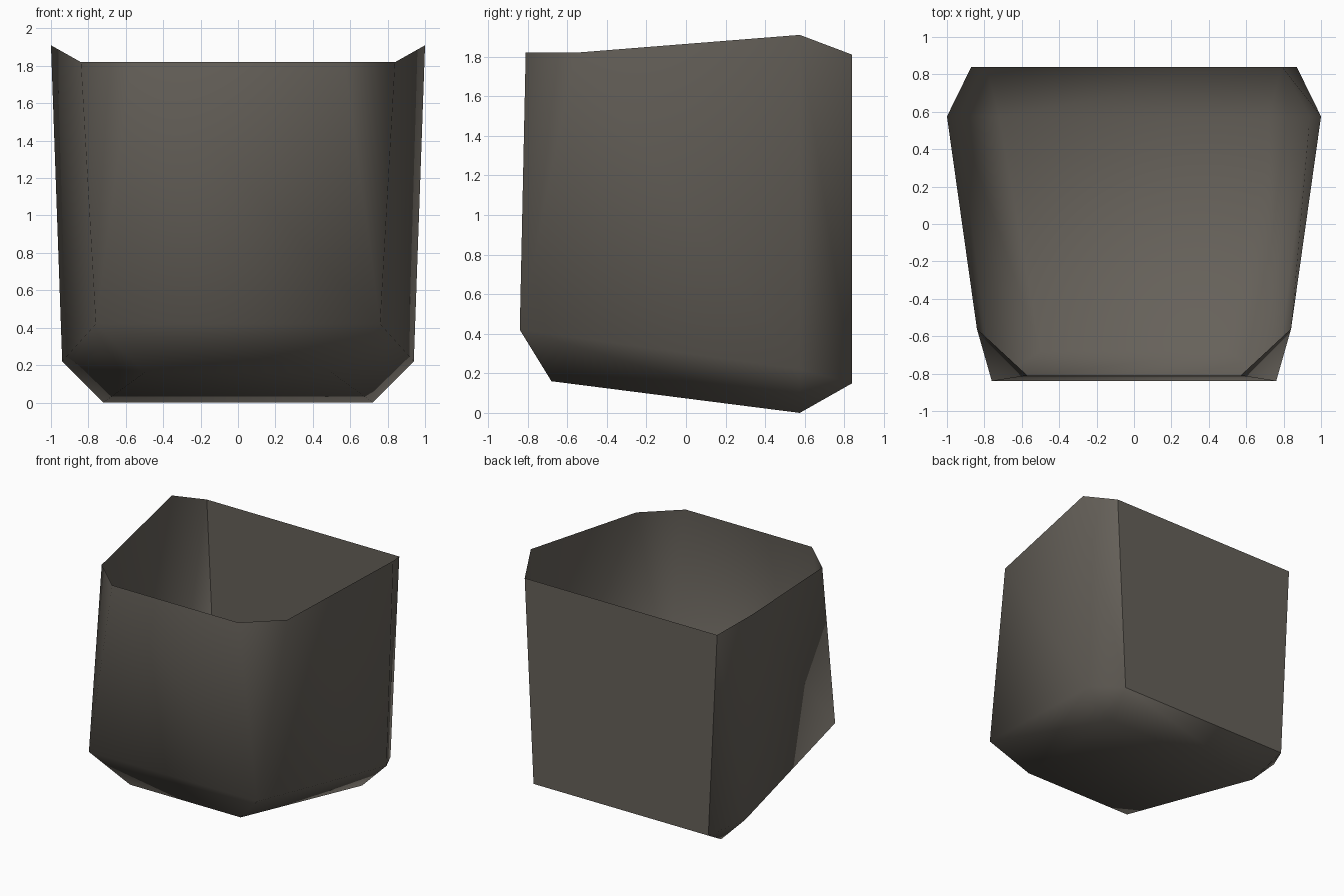
import bpy, bmesh

if "Cube" in bpy.data.objects:
    bpy.data.objects.remove(bpy.data.objects["Cube"])

# One flat colour
mat = bpy.data.materials.new("dark_warm_grey")
mat.diffuse_color = (0.133, 0.120, 0.102, 1)
mat.use_nodes = True
mat.node_tree.nodes["Principled BSDF"].inputs["Base Color"].default_value = mat.diffuse_color

# Right-hand corner points of the open tapered bucket; the left is mirrored
points = {
    "rim_front": (0.57, -0.81, 1.82),
    "rim_front_side": (0.84, -0.56, 1.82),
    "rim_back_side": (1.00, 0.575, 1.91),
    "rim_back": (0.87, 0.84, 1.81),
    "low_front": (0.76, -0.84, 0.42),
    "low_side": (0.94, 0.575, 0.22),
    "low_back": (0.79, 0.84, 0.15),
    "base_front": (0.50, -0.68, 0.16),
    "base_back": (0.72, 0.575, 0.0),
}

bm = bmesh.new()
right = {n: bm.verts.new(p) for n, p in points.items()}
left = {n: bm.verts.new((-x, y, z)) for n, (x, y, z) in points.items()}

# Strip running across the middle: front, front bevel, floor, back bevel, back
strip = ["rim_front", "low_front", "base_front", "base_back", "low_back", "rim_back"]
for a, b in zip(strip, strip[1:]):
    back = bm.faces.new((left[a], left[b], right[b], right[a]))

# Side walls and corner bevels, one set per side
side_faces = [
    ("rim_front", "low_front", "rim_front_side"),
    ("rim_front_side", "low_front", "low_side", "rim_back_side"),
    ("low_front", "base_front", "base_back", "low_side"),
    ("low_side", "base_back", "low_back"),
    ("rim_back_side", "low_side", "low_back", "rim_back"),
]
for names in side_faces:
    bm.faces.new([right[n] for n in names])
    bm.faces.new([left[n] for n in reversed(names)])

# Smooth shell with a crisp flat back panel
for f in bm.faces:
    f.smooth = True
for e in back.edges:
    e.smooth = False

mesh = bpy.data.meshes.new("bucket_shell")
bm.to_mesh(mesh)
bm.free()
mesh.materials.append(mat)
obj = bpy.data.objects.new("bucket_shell", mesh)
bpy.context.collection.objects.link(obj)
